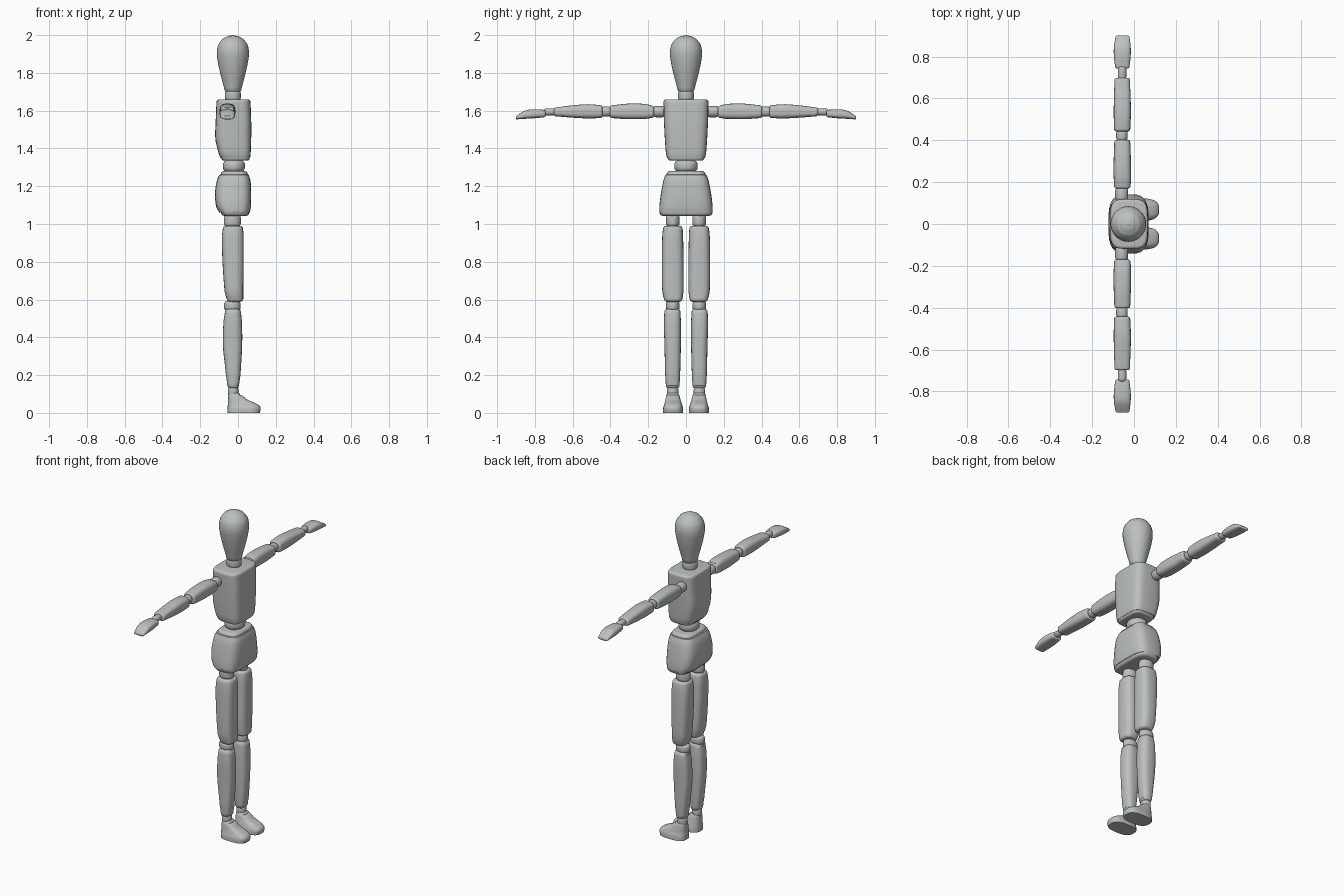
import bpy, bmesh, math
from mathutils import Vector

mat = bpy.data.materials.new("light grey")
mat.diffuse_color = (0.50, 0.53, 0.52, 1)
SEG = 32


def smooth_rows(rows, steps=5):
    """Catmull-Rom interpolation between cross-sections."""
    if len(rows) < 3:
        return rows
    out = []
    for i in range(len(rows) - 1):
        p0, p1 = rows[max(i - 1, 0)], rows[i]
        p2, p3 = rows[i + 1], rows[min(i + 2, len(rows) - 1)]
        for k in range(steps):
            f = k / steps
            row = [0.5 * (2 * b + (c - a) * f + (2 * a - 5 * b + 4 * c - d) * f * f
                          + (3 * b - a - 3 * c + d) * f ** 3)
                   for a, b, c, d in zip(p0, p1, p2, p3)]
            row[0] = p1[0] + (p2[0] - p1[0]) * f
            out.append(row)
    return out + [list(rows[-1])]


def loft(name, rows, axis="z", n=2.5, lo=0.012, hi=0.012, sign=1):
    """Rounded body from rows (t, u_min, u_max, v_min, v_max); lo/hi round the ends."""
    rows = [list(r) for r in smooth_rows(rows)]
    t0, t1 = rows[0][0], rows[-1][0]

    def end_rings(row, r, t_out, d):
        rings = []
        for k in range(4):
            a = k / 4 * math.pi / 2
            inset = r * (1 - math.sin(a))
            rings.append([t_out + d * r * (1 - math.cos(a)), row[1] + inset, row[2] - inset,
                          row[3] + inset, row[4] - inset])
        return rings

    body = [r for r in rows if t0 + lo <= r[0] <= t1 - hi]
    start = end_rings(rows[0], lo, t0, 1) if lo else []
    end = end_rings(rows[-1], hi, t1, -1)[::-1] if hi else []
    if lo:
        start.append([t0 + lo] + rows[0][1:])
    if hi:
        end.insert(0, [t1 - hi] + rows[-1][1:])
    bm = bmesh.new()
    loops = []
    for t, ua, ub, va, vb in start + body + end:
        ring = []
        for k in range(SEG):
            a = 2 * math.pi * k / SEG
            c, s = math.cos(a), math.sin(a)
            u = (ua + ub) / 2 + (ub - ua) / 2 * math.copysign(abs(c) ** (2 / n), c)
            v = (va + vb) / 2 + (vb - va) / 2 * math.copysign(abs(s) ** (2 / n), s)
            p = (u, v * sign, t) if axis == "z" else (u, t * sign, v)
            ring.append(bm.verts.new(Vector(p)))
        loops.append(ring)
    for A, B in zip(loops, loops[1:]):
        for k in range(SEG):
            j = (k + 1) % SEG
            bm.faces.new((A[k], A[j], B[j], B[k]))
    bm.faces.new(loops[0])
    bm.faces.new(loops[-1])
    bmesh.ops.remove_doubles(bm, verts=bm.verts, dist=1e-5)
    bmesh.ops.recalc_face_normals(bm, faces=bm.faces)
    me = bpy.data.meshes.new(name)
    bm.to_mesh(me)
    bm.free()
    me.materials.append(mat)
    ob = bpy.data.objects.new(name, me)
    bpy.context.collection.objects.link(ob)
    bpy.context.view_layer.objects.active = ob
    bpy.ops.object.select_all(action="DESELECT")
    ob.select_set(True)
    bpy.ops.object.shade_smooth_by_angle(angle=math.radians(40))
    return ob


# head: egg profile of (height, radius)
head = [(1.695, .038), (1.71, .045), (1.79, .065), (1.86, .08), (1.91, .085),
        (1.95, .077), (1.98, .055), (1.994, .029), (2.0, .004)]
loft("head", [(z, -.027 - r, -.027 + r, -r, r) for z, r in head], n=2, lo=0, hi=0)

# neck and waist joints
loft("neck", [(1.65, -.07, .015, -.042, .042), (1.71, -.07, .015, -.042, .042)], n=2, lo=.018, hi=.018)
loft("waist", [(1.275, -.08, .037, -.062, .062), (1.338, -.08, .037, -.062, .062)], n=2, lo=.025, hi=.025)

# torso and pelvis
loft("torso", [(1.335, -.088, .062, -.097, .097), (1.37, -.102, .067, -.106, .106),
               (1.45, -.12, .07, -.112, .112), (1.55, -.118, .07, -.117, .117),
               (1.66, -.114, .066, -.119, .119)], n=4.2, lo=.014, hi=.014)
loft("pelvis", [(1.043, -.09, .06, -.14, .14), (1.09, -.115, .068, -.141, .141),
                (1.16, -.122, .07, -.133, .133), (1.23, -.112, .066, -.12, .12),
                (1.28, -.092, .052, -.103, .103)], n=3.6, lo=.018, hi=.018)

for s, side in ((-1, "right"), (1, "left")):
    # leg: hip, thigh, knee, shin, ankle
    loft(side + "_hip", [(.985, -.075, .015, .034, .106), (1.05, -.075, .015, .034, .106)],
         n=2, lo=.018, hi=.018, sign=s)
    loft(side + "_thigh", [(.588, -.06, .028, .019, .116), (.65, -.072, .028, .013, .126),
                           (.8, -.082, .03, .013, .128), (.93, -.085, .03, .015, .126),
                           (.99, -.08, .026, .018, .121)], n=2.9, lo=.016, hi=.014, sign=s)
    loft(side + "_knee", [(.54, -.074, .014, .034, .106), (.593, -.074, .014, .034, .106)],
         n=2, lo=.018, hi=.018, sign=s)
    loft(side + "_shin", [(.13, -.055, .004, .035, .106), (.2, -.064, .013, .031, .11),
                          (.36, -.08, .022, .027, .114), (.48, -.077, .021, .027, .117),
                          (.55, -.068, .014, .03, .114)], n=2.7, lo=.013, hi=.013, sign=s)
    loft(side + "_ankle", [(.09, -.054, .002, .041, .101), (.135, -.054, .002, .041, .101)],
         n=2, lo=.012, hi=.012, sign=s)
    # foot stacked from the sole upwards
    loft(side + "_foot", [(0, -.055, .115, .015, .122), (.025, -.055, .12, .016, .121),
                          (.045, -.054, .104, .021, .115), (.07, -.053, .05, .029, .109),
                          (.105, -.05, .012, .036, .103)], n=2.9, lo=0, hi=.01, sign=s)
    # arm: shoulder, upper arm, elbow, forearm, wrist
    loft(side + "_shoulder", [(.11, -.09, -.028, 1.565, 1.625), (.175, -.09, -.028, 1.565, 1.625)],
         "y", 2, .016, .016, s)
    loft(side + "_upper_arm", [(.17, -.094, -.017, 1.562, 1.626), (.22, -.097, -.014, 1.556, 1.636),
                               (.31, -.097, -.015, 1.555, 1.637), (.402, -.094, -.018, 1.561, 1.628)],
         "y", 3, .01, .01, s)
    loft(side + "_elbow", [(.395, -.085, -.03, 1.568, 1.622), (.45, -.085, -.03, 1.568, 1.622)],
         "y", 2, .016, .016, s)
    loft(side + "_forearm", [(.443, -.095, -.018, 1.561, 1.629), (.52, -.097, -.015, 1.559, 1.634),
                             (.6, -.096, -.016, 1.563, 1.628), (.698, -.093, -.02, 1.57, 1.617)],
         "y", 3, .01, .01, s)
    loft(side + "_wrist", [(.69, -.077, -.037, 1.575, 1.612), (.753, -.077, -.037, 1.575, 1.612)],
         "y", 2, .012, .012, s)
    # hand flattens towards the fingertips
    loft(side + "_hand", [(.743, -.09, -.022, 1.565, 1.604), (.8, -.096, -.016, 1.56, 1.607),
                          (.85, -.096, -.016, 1.557, 1.601), (.9, -.088, -.022, 1.554, 1.574)],
         "y", 3, .009, .006, s)
